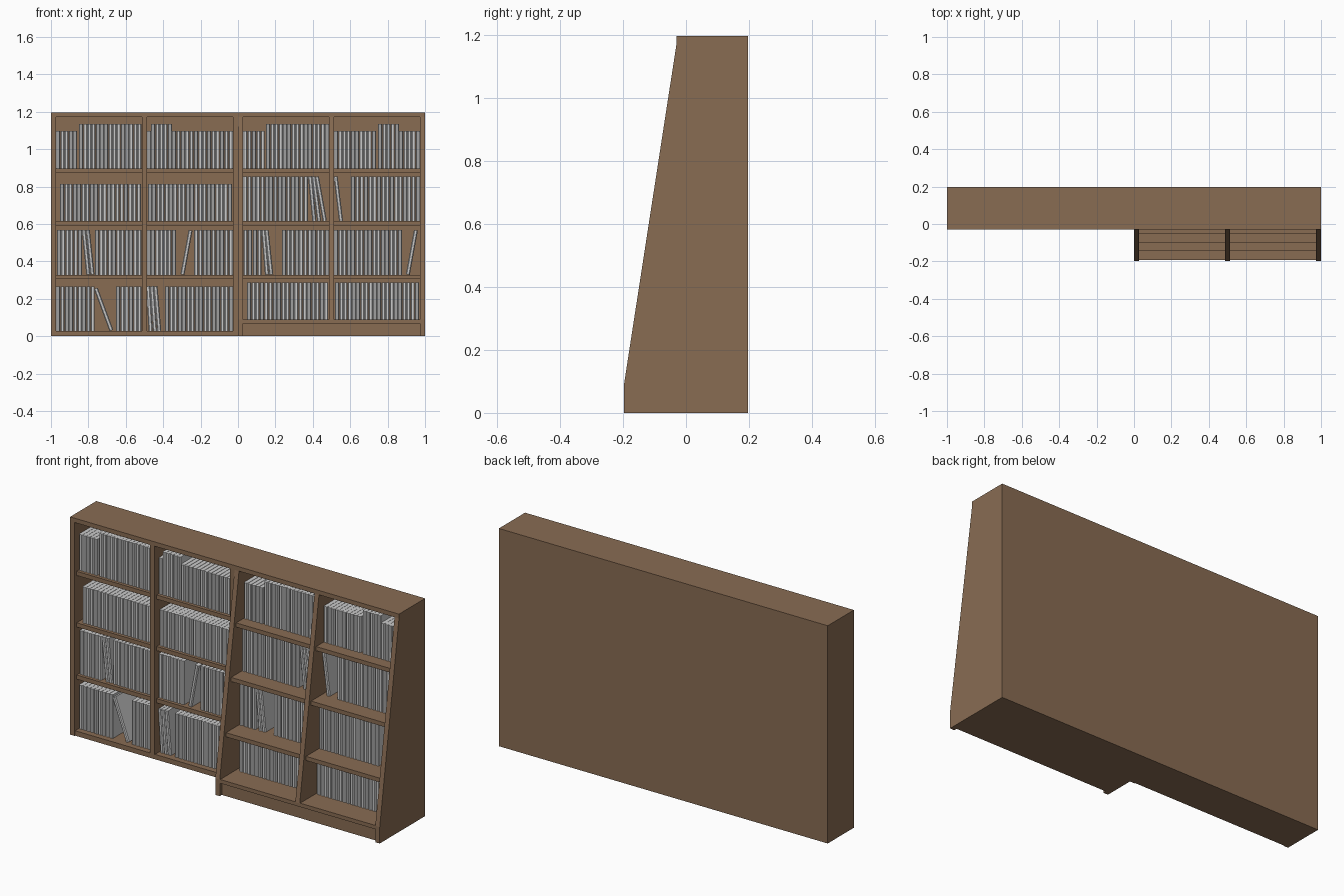
import bpy, bmesh, math
from mathutils import Matrix, Vector

cube = bpy.data.objects.get("Cube")
if cube:
    bpy.data.objects.remove(cube, do_unlink=True)


def material(name, r, g, b):
    m = bpy.data.materials.new(name)
    m.use_nodes = True
    m.diffuse_color = (r, g, b, 1)
    m.node_tree.nodes["Principled BSDF"].inputs["Base Color"].default_value = (r, g, b, 1)
    return m


WOOD = material("brown_wood", 0.25, 0.15, 0.086)
GREY = material("book_grey", 0.6, 0.6, 0.6)

HEIGHT, TOP_Z = 1.197, 1.173          # overall height, underside of the top board
BACK, FRONT, DEEP = 0.197, -0.03, -0.197
BOARD = 0.027                         # panel thickness
KNEE = 0.09                           # where the sloping uprights start
SET_BACK = 0.018                      # shelf edges behind the upright edges
BACK_IN = BACK - 0.02
BOOK = 0.0225                         # book thickness


def finish(name, bm, mat):
    bmesh.ops.recalc_face_normals(bm, faces=bm.faces)
    mesh = bpy.data.meshes.new(name)
    bm.to_mesh(mesh)
    bm.free()
    mesh.materials.append(mat)
    ob = bpy.data.objects.new(name, mesh)
    bpy.context.collection.objects.link(ob)
    return ob


def prism(bm, points, offset):
    """Extrude a closed outline along an offset; returns its vertices."""
    face = bm.faces.new([bm.verts.new(p) for p in points])
    ext = bmesh.ops.extrude_face_region(bm, geom=[face], use_keep_orig=True)
    new = [v for v in ext["geom"] if isinstance(v, bmesh.types.BMVert)]
    bmesh.ops.translate(bm, verts=new, vec=offset)
    return list(face.verts) + new


def panel(name, x0, x1, outline):
    """Board with a side outline of (y, z) points, spanning x0 to x1."""
    bm = bmesh.new()
    prism(bm, [(x0, y, z) for y, z in outline], Vector((x1 - x0, 0, 0)))
    return finish(name, bm, WOOD)


def board(name, x0, x1, y0, y1, z0, z1):
    return panel(name, x0, x1, [(y0, z0), (y1, z0), (y1, z1), (y0, z1)])


def slope_y(z):
    """Front edge of the sloping uprights at a height."""
    t = max(0, (z - KNEE) / (TOP_Z - KNEE))
    return DEEP + (FRONT - DEEP) * t


# Carcass
board("top_board", -1, 1, FRONT, BACK, TOP_Z, HEIGHT)
board("back_panel", -1 + BOARD, 1 - BOARD, BACK_IN, BACK, 0, TOP_Z)
for name, x in (("outer", -1), ("inner", -BOARD)):
    board("straight_upright_" + name, x, x + BOARD, FRONT, BACK, 0, TOP_Z)
board("straight_divider", -0.5 - BOARD / 2, -0.5 + BOARD / 2, FRONT, BACK_IN, BOARD, TOP_Z)
for name, x in (("inner", 0), ("outer", 1 - BOARD)):
    panel("sloping_upright_" + name, x, x + BOARD,
          [(BACK, 0), (DEEP, 0), (DEEP, KNEE), (FRONT, TOP_Z), (BACK, TOP_Z)])
panel("sloping_divider", 0.5 - BOARD / 2, 0.5 + BOARD / 2,
      [(BACK_IN, KNEE), (DEEP, KNEE), (FRONT, TOP_Z), (BACK_IN, TOP_Z)])

# Base of each unit
board("straight_bottom", -1 + BOARD, -BOARD, FRONT + 0.004, BACK_IN, 0, BOARD)
board("plinth", BOARD, 1 - BOARD, DEEP + 0.018, BACK_IN, 0, KNEE - 0.021)
board("sloping_bottom", BOARD, 1 - BOARD, DEEP + 0.004, BACK_IN, KNEE - 0.021, KNEE)

# Shelves in the four bays
SHELF_TOPS = (0.898, 0.615, 0.328)
half = BOARD / 2
for bay, (a, b) in enumerate(((-1 + BOARD, -0.5 - half), (-0.5 + half, -BOARD),
                              (BOARD, 0.5 - half), (0.5 + half, 1 - BOARD))):
    for row, z in enumerate(SHELF_TOPS):
        y = (FRONT if bay < 2 else slope_y(z)) + SET_BACK
        board(f"shelf_{bay + 1}_{row + 1}", a, b, y, BACK_IN, z - 0.023, z)


def add_book(bm, x, y, z, h, lean=0.0):
    """Book with a chamfered spine; x is the middle of its foot."""
    w, c = BOOK / 2 - 0.0006, 0.005
    outline = [(-w, BACK_IN - y - 0.005), (-w, c), (-w + c, 0), (w - c, 0), (w, c),
               (w, BACK_IN - y - 0.005)]
    verts = prism(bm, [(px, py, 0) for px, py in outline], Vector((0, 0, h)))
    lift = w * abs(math.sin(lean))
    bmesh.ops.transform(bm, verts=verts, matrix=Matrix.Translation((x, y, z + lift))
                        @ Matrix.Rotation(lean, 4, "Y"))


# Book rows: name, foot height, spine position, book height,
# upright runs (start, end, extra height), leaning books (foot, sideways shift of the top)
TALL = 0.038
ROWS = [
    ("straight_row_1", 0.898, 0.005, 0.198,
     [(-0.973, -0.86, 0), (-0.85, -0.515, TALL), (-0.487, -0.465, 0),
      (-0.465, -0.353, TALL), (-0.353, -0.027, 0)], []),
    ("straight_row_2", 0.615, 0.005, 0.198, [(-0.952, -0.519, 0), (-0.482, -0.032, 0)], []),
    ("straight_row_3", 0.328, 0.005, 0.24,
     [(-0.968, -0.834, 0), (-0.765, -0.515, 0), (-0.487, -0.332, 0), (-0.235, -0.027, 0)],
     [(-0.8, -0.025), (-0.778, -0.025), (-0.297, 0.043)]),
    ("straight_row_4", BOARD, 0.005, 0.24,
     [(-0.973, -0.765, 0), (-0.652, -0.515, 0), (-0.39, -0.027, 0)],
     [(-0.677, -0.083), (-0.467, -0.014), (-0.444, -0.017), (-0.421, -0.02)]),
    ("sloping_row_1", 0.898, 0.01, 0.198,
     [(0.027, 0.144, 0), (0.15, 0.487, TALL), (0.513, 0.738, 0),
      (0.749, 0.861, TALL), (0.861, 0.973, 0)], []),
    ("sloping_row_2", 0.615, -0.005, 0.24,
     [(0.027, 0.374, 0), (0.604, 0.973, 0)],
     [(0.408, -0.023), (0.434, -0.03), (0.464, -0.042), (0.551, -0.029)]),
    ("sloping_row_3", 0.328, -0.03, 0.24,
     [(0.027, 0.128, 0), (0.235, 0.487, 0), (0.513, 0.877, 0)],
     [(0.155, -0.02), (0.178, -0.025), (0.908, 0.043)]),
    ("sloping_row_4", KNEE, -0.06, 0.198, [(0.048, 0.483, 0), (0.519, 0.968, 0)], []),
]
for name, z, y, h, runs, leaners in ROWS:
    bm = bmesh.new()
    for start, end, extra in runs:
        count = max(1, round((end - start) / BOOK))
        for i in range(count):
            add_book(bm, start + (i + 0.5) * (end - start) / count, y, z, h + extra)
    for foot, shift in leaners:
        add_book(bm, foot, y, z, h, math.asin(shift / h))
    finish("books_" + name, bm, GREY)
